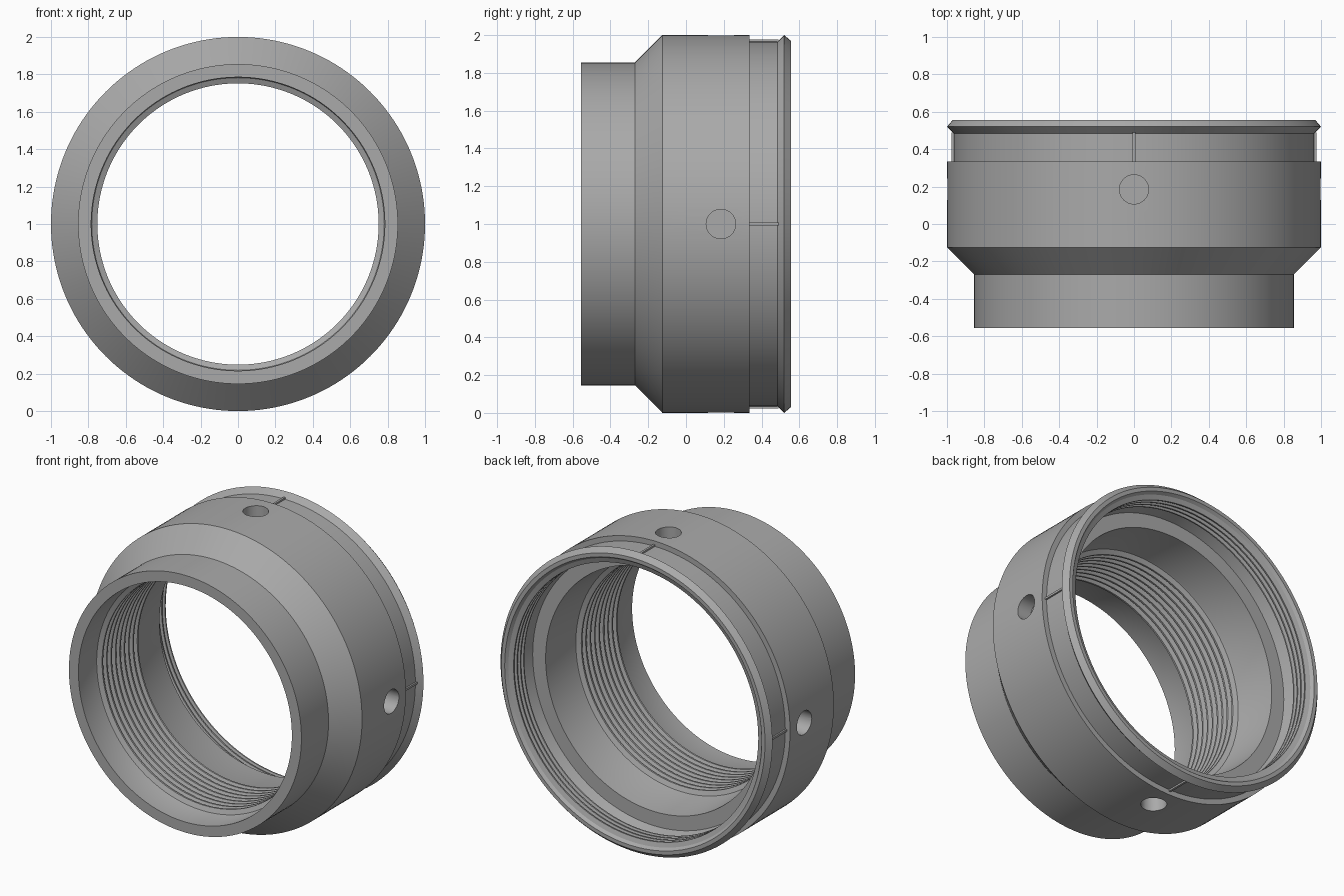
import bpy, bmesh, math
from mathutils import Matrix, Vector

cube = bpy.data.objects.get("Cube")
if cube:
    bpy.data.objects.remove(cube, do_unlink=True)

CENTRE = Vector((0, 0, 1))
SEGMENTS = 160

grey = bpy.data.materials.new("machined grey")
grey.use_nodes = True
grey.diffuse_color = (0.4, 0.4, 0.4, 1)
grey.node_tree.nodes["Principled BSDF"].inputs["Base Color"].default_value = (0.4, 0.4, 0.4, 1)


def add_object(name, bm):
    bmesh.ops.recalc_face_normals(bm, faces=bm.faces)
    mesh = bpy.data.meshes.new(name)
    bm.to_mesh(mesh)
    bm.free()
    mesh.materials.append(grey)
    obj = bpy.data.objects.new(name, mesh)
    bpy.context.collection.objects.link(obj)
    return obj


def lathe(name, profile):
    """Spin a closed (y, radius) profile around the front-to-back axis."""
    bm = bmesh.new()
    verts = [bm.verts.new((0, y, 1 + r)) for y, r in profile]
    edges = [bm.edges.new((v, verts[i - 1])) for i, v in enumerate(verts)]
    bmesh.ops.spin(bm, geom=verts + edges, cent=CENTRE, axis=(0, 1, 0),
                   angle=math.tau, steps=SEGMENTS)
    bmesh.ops.remove_doubles(bm, verts=bm.verts, dist=0.0001)
    return add_object(name, bm)


def thread(start, end, count, root, crest):
    """Trapezoid ridges running from start to end along the axis."""
    pitch = (end - start) / count
    points = []
    for i in range(count):
        y = start + i * pitch
        points += [(y + pitch * f, r) for f, r in
                   ((0.1, root), (0.4, crest), (0.65, crest), (0.95, root))]
    return points


def four_around(bm, build):
    """Run build at the top, then repeat it every quarter turn."""
    for i in range(4):
        turn = (Matrix.Translation(CENTRE) @ Matrix.Rotation(i * math.pi / 2, 4, 'Y'))
        build(bm, turn)


# Body: stepped outside, threaded inside at both ends
outside = [(-0.555, 0.855), (-0.27, 0.855), (-0.125, 1.0), (0.335, 1.0),
           (0.335, 0.965), (0.485, 0.965), (0.52, 1.0), (0.555, 0.97)]
rear_thread = thread(0.54, 0.4, 4, 0.93, 0.9)
shoulder = [(0.395, 0.92), (0.325, 0.9), (0.325, 0.805), (0.05, 0.785)]
front_thread = thread(0.045, -0.37, 9, 0.782, 0.752)
bore = [(-0.375, 0.785), (-0.555, 0.785)]
body = lathe("collar_body", outside + [(0.555, 0.945)] + rear_thread
             + shoulder + front_thread + bore)

# Four blind radial holes
bm = bmesh.new()
four_around(bm, lambda b, turn: bmesh.ops.create_cone(
    b, cap_ends=True, segments=40, radius1=0.078, radius2=0.078, depth=0.2,
    matrix=turn @ Matrix.Translation((0, 0.185, 1.0))))
cutter = add_object("hole_cutter", bm)
cutter.hide_render = True
cut = body.modifiers.new("holes", 'BOOLEAN')
cut.operation = 'DIFFERENCE'
cut.solver = 'EXACT'
cut.object = cutter
bpy.context.view_layer.objects.active = body
body.select_set(True)
bpy.ops.object.modifier_apply(modifier="holes")
bpy.data.objects.remove(cutter, do_unlink=True)

# Four thin ribs bridging the rear groove
bm = bmesh.new()
four_around(bm, lambda b, turn: bmesh.ops.create_cube(
    b, size=1, matrix=turn @ Matrix.Translation((0, 0.412, 0.966))
    @ Matrix.Diagonal((0.014, 0.155, 0.02, 1))))
add_object("groove_ribs", bm)

bpy.ops.object.select_all(action='DESELECT')
body.select_set(True)
bpy.context.view_layer.objects.active = body
bpy.ops.object.shade_smooth_by_angle(angle=math.radians(25))
